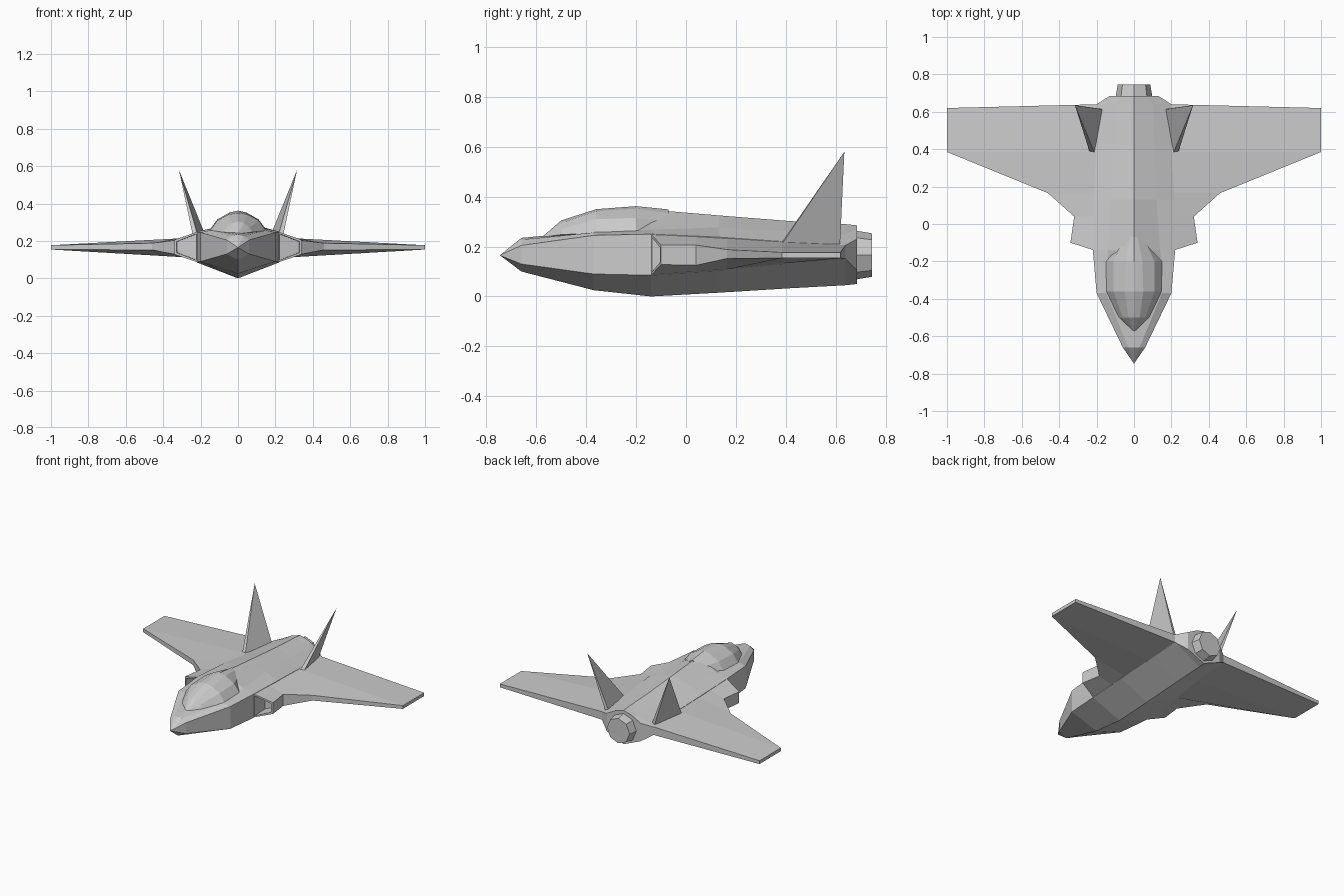
import bpy, bmesh
from mathutils import Vector

if "Cube" in bpy.data.objects:
    bpy.data.objects.remove(bpy.data.objects["Cube"])


def finish(bm, name, mirror=False):
    bmesh.ops.remove_doubles(bm, verts=bm.verts, dist=0.0005)
    bmesh.ops.recalc_face_normals(bm, faces=bm.faces)
    me = bpy.data.meshes.new(name)
    bm.to_mesh(me)
    bm.free()
    ob = bpy.data.objects.new(name, me)
    bpy.context.collection.objects.link(ob)
    if mirror:
        mod = ob.modifiers.new("mirror", 'MIRROR')
        mod.use_mirror_merge = False
    return ob


def loft(rings):
    """Skin closed rings of equal length; returns the bmesh and both caps."""
    bm = bmesh.new()
    vs = [[bm.verts.new(p) for p in r] for r in rings]
    n = len(vs[0])
    for a, b in zip(vs, vs[1:]):
        for i in range(n):
            j = (i + 1) % n
            bm.faces.new((a[i], a[j], b[j], b[i]))
    return bm, bm.faces.new(vs[0]), bm.faces.new(vs[-1])


def symmetric(y, half):
    """Full ring from a right-hand half profile whose ends lie on x = 0."""
    return [(x, y, z) for x, z in half] + [(-x, y, z) for x, z in half[-2:0:-1]]


# fuselage: y, keel z, half width, lower side z, upper side z, shoulder x, shoulder z, ridge z
body = [
    (-.745, .164, .001, .1645, .1655, .0005, .166, .166),
    (-.66, .10, .06, .13, .205, .03, .228, .235),
    (-.37, .025, .20, .09, .245, .15, .256, .262),
    (-.14, 0, .22, .085, .25, .14, .268, .348),
    (.13, .015, .215, .105, .238, .12, .277, .325),
    (.42, .033, .20, .135, .218, .11, .26, .302),
    (.64, .045, .20, .15, .205, .10, .25, .29),
    (.685, .05, .13, .105, .23, .06, .268, .285),
]
bm, _, _ = loft([symmetric(y, [(0, k), (w, l), (w, u), (s, sz), (0, t)])
                 for y, k, w, l, u, s, sz, t in body])
finish(bm, "fuselage")

# canopy: y, base half width, base z, rail x, rail z, crown x, crown z, top z
glass = [
    (-.575, .004, .238, .003, .239, .002, .24, .24),
    (-.50, .08, .248, .06, .27, .03, .295, .305),
    (-.36, .15, .254, .11, .31, .05, .342, .35),
    (-.20, .15, .262, .11, .315, .045, .352, .362),
    (-.07, .06, .26, .05, .30, .02, .335, .349),
]
bm, _, _ = loft([symmetric(y, [(0, bz - .02), (b, bz), (r, rz), (c, cz), (0, t)])
                 for y, b, bz, r, rz, c, cz, t in glass])
finish(bm, "canopy")

# wing and intake trunk: root (x, y, low, high) then outer edge (x, y, low, high)
wing = [
    ((.215, -.14, .085, .25), (.34, -.10, .128, .206)),
    ((.21, .04, .098, .242), (.32, .04, .125, .206)),
    ((.205, .165, .108, .235), (.46, .165, .152, .188)),
    ((.195, .385, .132, .22), (1, .385, .154, .177)),
    ((.195, .64, .15, .206), (1, .62, .154, .177)),
]
bm, mouth, _ = loft([[(r[0], r[1], r[2]), (o[0], o[1], o[2]),
                      (o[0], o[1], o[3]), (r[0], r[1], r[3])] for r, o in wing])
# hollow intake mouth
bmesh.ops.recalc_face_normals(bm, faces=bm.faces)
bmesh.ops.inset_region(bm, faces=[mouth], thickness=.016)
ext = bmesh.ops.extrude_face_region(bm, geom=[mouth])
bmesh.ops.translate(bm, vec=Vector((-.005, .12, 0)),
                    verts=[g for g in ext["geom"] if isinstance(g, bmesh.types.BMVert)])
if mouth.is_valid:
    bm.faces.remove(mouth)
finish(bm, "wing_and_intake", mirror=True)

# outward-leaning tail fins
bm = bmesh.new()
base = [bm.verts.new(p) for p in
        ((.207, .372, .20), (.235, .378, .20), (.185, .617, .195), (.16, .612, .195))]
tip = bm.verts.new((.316, .635, .58))
bm.faces.new(base)
for i in range(4):
    bm.faces.new((base[i], base[(i + 1) % 4], tip))
finish(bm, "tail_fin", mirror=True)

# octagonal exhaust nozzle
bpy.ops.mesh.primitive_cone_add(vertices=8, radius1=.10, radius2=.087, depth=.075,
                                location=(0, .7075, .166), rotation=(-1.570796, 0, 0))
bpy.context.object.name = "exhaust_nozzle"
